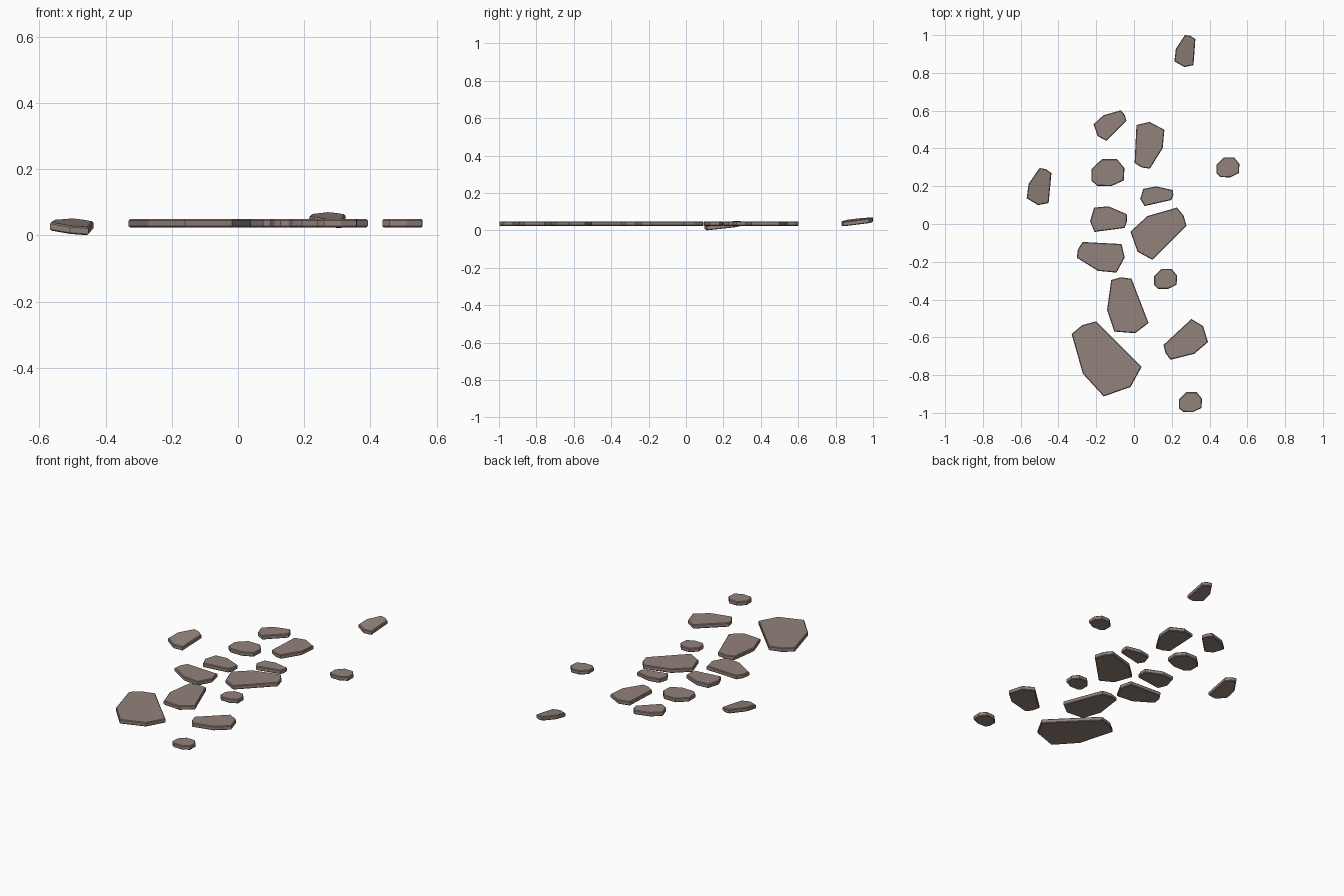
import bpy, bmesh
from mathutils import Vector

if "Cube" in bpy.data.objects:
    bpy.data.objects.remove(bpy.data.objects["Cube"])

THICK, CHAMFER, MID = 0.025, 0.004, 0.0365

mat = bpy.data.materials.new("brown_stone")
mat.diffuse_color = (0.29, 0.225, 0.2, 1)
mat.use_nodes = True
mat.node_tree.nodes["Principled BSDF"].inputs["Base Color"].default_value = mat.diffuse_color

# Slab outline, measured along its long edge (0,0)-(1,0), interior to the right
SLAB = [(0, 0), (1, 0), (1.10, .34), (.91, .74), (.43, .72), (-.13, .41), (-.11, .195)]
# Rounded pebble outline in a unit box
PEBBLE = [(-.5, .13), (-.18, .5), (.27, .5), (.5, .17), (.48, -.29),
          (.1, -.5), (-.32, -.49), (-.5, -.3)]


def stone(name, pts, z=MID, slope=(0, 0)):
    """Chamfered flat stone from an outline; slope tilts it about its centre."""
    bm = bmesh.new()
    face = bm.faces.new([bm.verts.new((x, y, -THICK / 2)) for x, y in pts])
    ext = bmesh.ops.extrude_face_region(bm, geom=[face])["geom"]
    bmesh.ops.translate(bm, vec=(0, 0, THICK),
                        verts=[g for g in ext if isinstance(g, bmesh.types.BMVert)])
    bmesh.ops.recalc_face_normals(bm, faces=bm.faces)
    rim = [e for e in bm.edges if abs(e.verts[0].co.z - e.verts[1].co.z) < 1e-5]
    bmesh.ops.bevel(bm, geom=rim, offset=CHAMFER, segments=1, affect='EDGES')
    cx = (min(p[0] for p in pts) + max(p[0] for p in pts)) / 2
    cy = (min(p[1] for p in pts) + max(p[1] for p in pts)) / 2
    for v in bm.verts:
        v.co.z += slope[0] * (v.co.x - cx) + slope[1] * (v.co.y - cy)
        v.co.x -= cx
        v.co.y -= cy
    bmesh.ops.recalc_face_normals(bm, faces=bm.faces)
    me = bpy.data.meshes.new(name)
    bm.to_mesh(me)
    bm.free()
    me.materials.append(mat)
    ob = bpy.data.objects.new(name, me)
    ob.location = (cx, cy, z)
    bpy.context.collection.objects.link(ob)


def slab(name, a, b, squash=1, **kw):
    """Place the slab outline with its long edge running from a to b."""
    a, d = Vector(a), Vector(b) - Vector(a)
    n = Vector((d.y, -d.x)) * squash
    stone(name, [tuple(a + d * u + n * v) for u, v in SLAB], **kw)


def pebble(name, c, w, h):
    stone(name, [(c[0] + x * w, c[1] + y * h) for x, y in PEBBLE])


# Path slabs lying flat
slab("large_slab", (-.20, -.515), (.04, -.757))
slab("front_middle_slab", (-.013, -.29), (.077, -.524))
slab("centre_slab", (.278, -.01), (.098, -.19))
slab("back_slab", (.003, .323), (.013, .524))
slab("front_right_slab", (.156, -.64), (.304, -.503))
slab("left_slab", (-.272, -.095), (-.066, -.106))
slab("back_left_slab", (-.04, .545), (-.146, .44))
slab("middle_left_slab", (-.05, -.021), (-.209, -.042), 1.08)
slab("middle_right_slab", (.198, .127), (.056, .095), .84)

# Loose tilted slabs
slab("tilted_left_slab", (-.437, .27), (-.452, .111), z=.028, slope=(-.1, .12))
slab("tilted_back_slab", (.325, .979), (.315, .841), z=.0475, slope=(-.08, .13))

# Rounded stones
pebble("round_stone", (-.138, .272), .175, .143)
for i, c in enumerate([(.497, .30), (.167, -.291), (.299, -.943)]):
    pebble(f"small_stone_{i + 1}", c, .122, .106)
